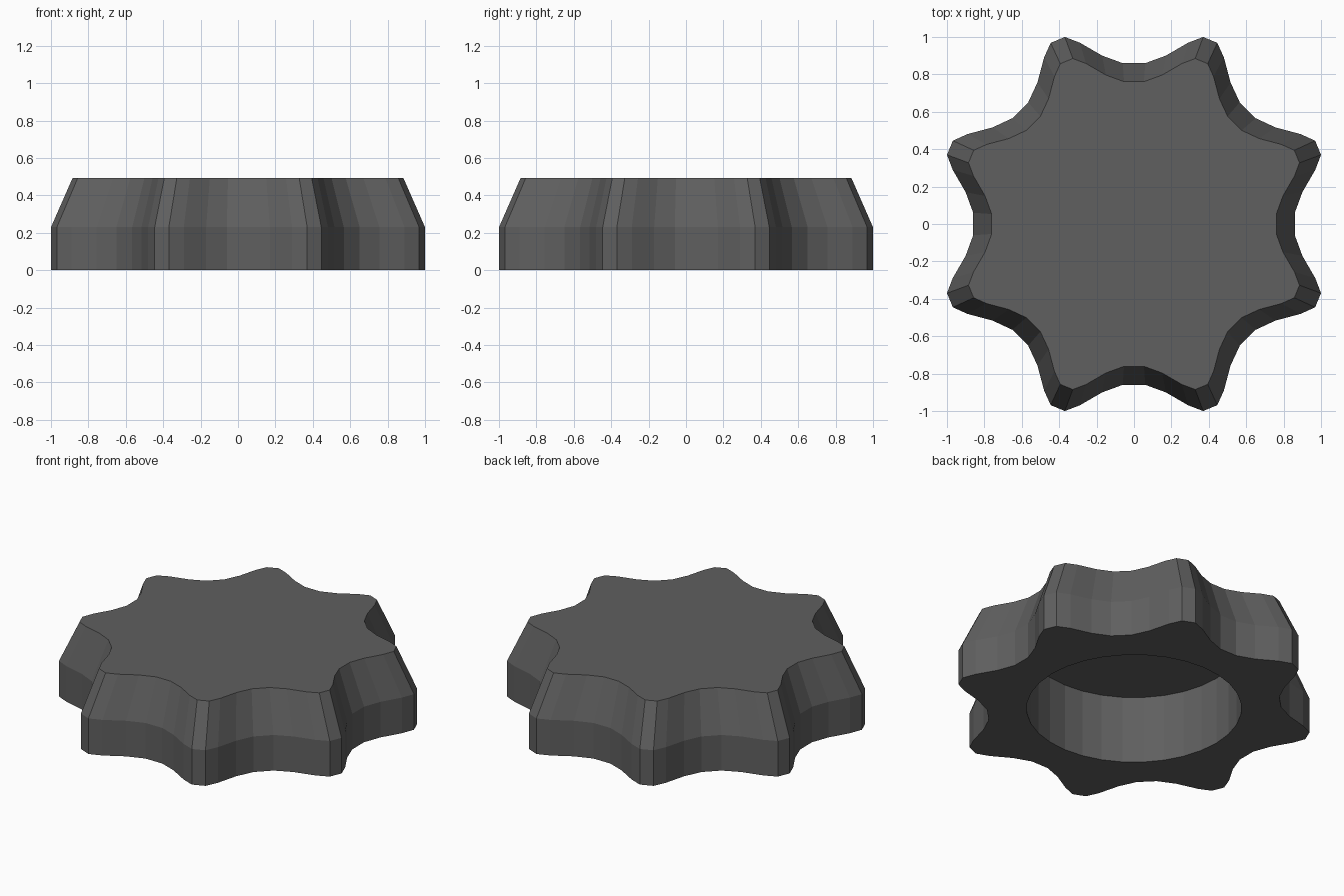
import bpy, bmesh, math

if "Cube" in bpy.data.objects:
    bpy.data.objects.remove(bpy.data.objects["Cube"])

# Single dark grey colour
mat = bpy.data.materials.new("dark grey plastic")
mat.diffuse_color = (0.115, 0.115, 0.115, 1)
mat.use_nodes = True
mat.node_tree.nodes["Principled BSDF"].inputs["Base Color"].default_value = mat.diffuse_color

LOBES = 8
# Half a lobe, from valley to tip: (angle in degrees, radius)
HALF = [(4.0, 0.862), (10.7, 0.916), (16.65, 1.012), (20.3, 1.066)]
LOBE = HALF + [(45 - a, r) for a, r in reversed(HALF)]
OUTLINE = [(math.radians(a + 45 * k), r) for k in range(LOBES) for a, r in LOBE]

SHOULDER, TOP, TOP_SCALE = 0.23, 0.492, 0.885
BORE_R, BORE_DEPTH, BORE_SIDES = 0.63, 0.437, 32


def ring(bm, points, z, scale=1.0):
    return [bm.verts.new((r * scale * math.cos(a), r * scale * math.sin(a), z))
            for a, r in points]


def bridge(bm, low, high):
    n = len(low)
    for i in range(n):
        j = (i + 1) % n
        bm.faces.new((low[i], low[j], high[j], high[i]))


bm = bmesh.new()
# Lobed outer wall, tapered shoulder and flat top
base = ring(bm, OUTLINE, 0)
mid = ring(bm, OUTLINE, SHOULDER)
top = ring(bm, OUTLINE, TOP, TOP_SCALE)
bridge(bm, base, mid)
bridge(bm, mid, top)
bm.faces.new(top)

# Round blind recess in the underside
circle = [(2 * math.pi * i / BORE_SIDES, BORE_R) for i in range(BORE_SIDES)]
rim = ring(bm, circle, 0)
ceiling = ring(bm, circle, BORE_DEPTH)
bridge(bm, ceiling, rim)
bm.faces.new(list(reversed(ceiling)))

# Flat underside between the lobed outline and the recess
bm.edges.ensure_lookup_table()
loops = [bm.edges.get((r[i], r[(i + 1) % len(r)]))
         for r in (base, rim) for i in range(len(r))]
bmesh.ops.triangle_fill(bm, use_beauty=True, use_dissolve=False,
                        edges=loops, normal=(0, 0, -1))
bmesh.ops.recalc_face_normals(bm, faces=bm.faces[:])

mesh = bpy.data.meshes.new("lobed_knob")
bm.to_mesh(mesh)
bm.free()
mesh.materials.append(mat)
knob = bpy.data.objects.new("lobed_knob", mesh)
bpy.context.collection.objects.link(knob)
